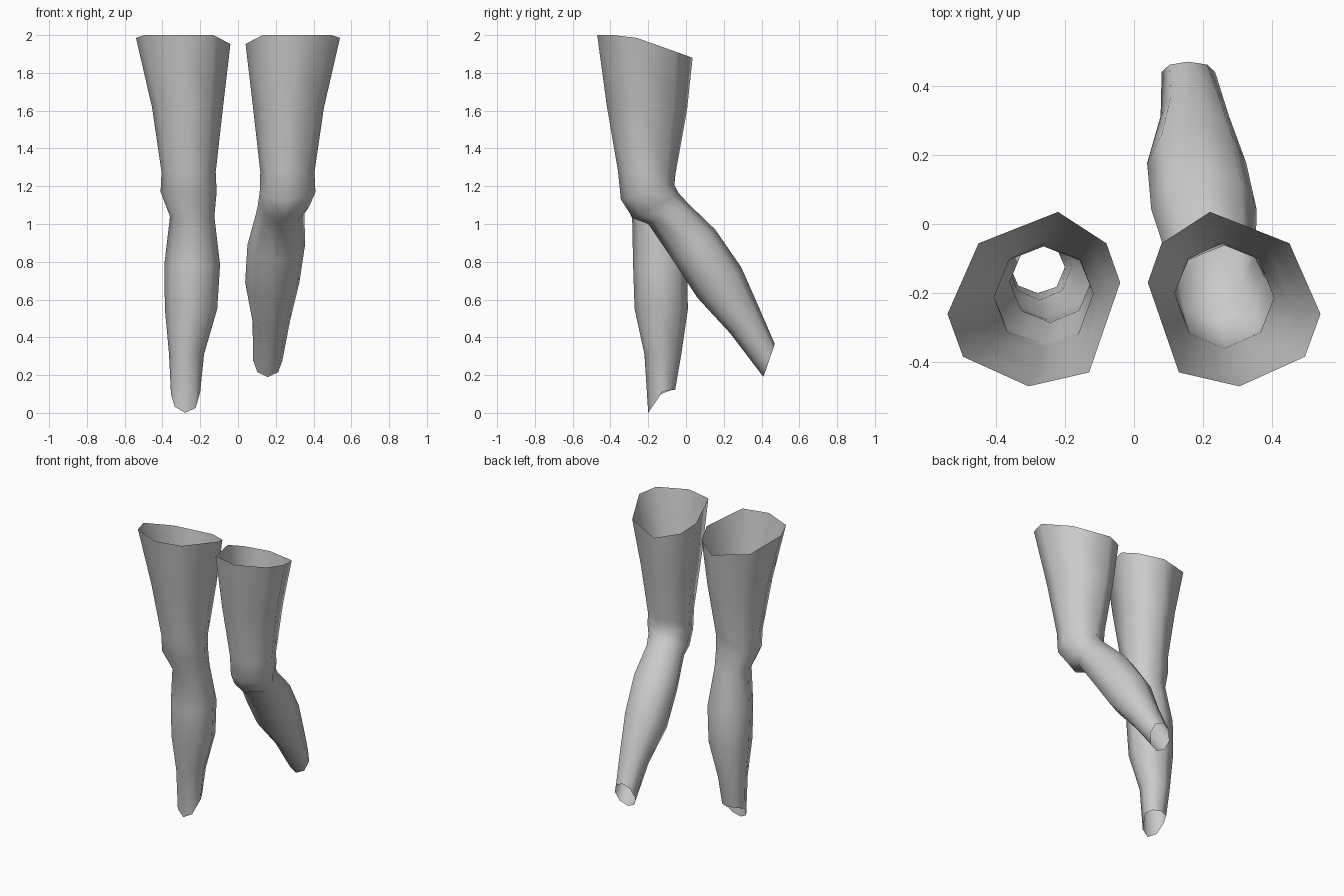
import bpy, bmesh, math

cube = bpy.data.objects.get("Cube")
if cube:
    bpy.data.objects.remove(cube, do_unlink=True)

skin = bpy.data.materials.new("plain grey")
skin.use_nodes = True
GREY = (0.6, 0.6, 0.6, 1)
skin.diffuse_color = GREY
skin.node_tree.nodes["Principled BSDF"].inputs["Base Color"].default_value = GREY

SIDES = 8
# Outline of the open hip end, in units of its half width and half depth
HIP = [(-.28, 1), (-.84, .64), (-1, .19), (-.64, -.84),
       (.06, -1), (.82, -.66), (1, -.17), (.64, .64)]

# Ring: inner x, outer x, front (y, z), back (y, z), share of hip outline, z limit
THIGH = [
    (.04, .54, (-.47, 2.06), (.035, 1.88), 1, 2),
    (.08, .455, (-.42, 1.63), (.005, 1.6), .7, 2),
    (.118, .405, (-.36, 1.28), (-.055, 1.27), .2, 2),
]
STRAIGHT_SHIN = [
    (.113, .41, (-.345, 1.16), (-.065, 1.18), 0, 2),
    (.125, .36, (-.285, 1.03), (-.05, 1.05), 0, 2),
    (.095, .39, (-.28, .78), (.005, .79), 0, 2),
    (.11, .387, (-.272, .55), (.01, .55), 0, 2),
    (.18, .365, (-.22, .31), (-.025, .31), 0, 2),
    (.2, .355, (-.2, 0), (-.058, .21), .3, .12),
]
BENT_SHIN = [
    (.115, .41, (-.345, 1.13), (-.062, 1.21), 0, 2),
    (.105, .38, (-.28, 1.03), (-.04, 1.165), 0, 2),
    (.095, .352, (-.2, 1.0), (.01, 1.11), 0, 2),
    (.05, .355, (-.07, .81), (.155, .97), 0, 2),
    (.038, .325, (.06, .61), (.293, .77), 0, 2),
    (.077, .275, (.235, .42), (.39, .55), 0, 2),
    (.08, .235, (.41, .19), (.47, .365), 0, 2),
]


def ring_points(ring, side):
    inner, outer, front, back, share, limit = ring
    for i in range(SIDES):
        a = math.pi / 2 + i * math.tau / SIDES
        u = HIP[i][0] * share + math.cos(a) * (1 - share)
        v = HIP[i][1] * share + math.sin(a) * (1 - share)
        t = (v + 1) / 2
        x = (inner + outer) / 2 + u * (outer - inner) / 2
        y, z = (f + (b - f) * t for f, b in zip(front, back))
        yield side * x, y, min(z, limit)


def build_leg(name, rings, side):
    bm = bmesh.new()
    loops = [[bm.verts.new(p) for p in ring_points(r, side)] for r in rings]
    for top, low in zip(loops, loops[1:]):
        for i in range(SIDES):
            j = (i + 1) % SIDES
            quad = (top[i], low[i], low[j], top[j])
            bm.faces.new(quad if side > 0 else quad[::-1]).smooth = True
    mesh = bpy.data.meshes.new(name)
    bm.to_mesh(mesh)
    bm.free()
    mesh.materials.append(skin)
    bpy.context.collection.objects.link(bpy.data.objects.new(name, mesh))


# Open-ended legs: the right stands, the left is bent back at the knee
build_leg("right_leg", THIGH + STRAIGHT_SHIN, -1)
build_leg("left_leg", THIGH + BENT_SHIN, 1)
